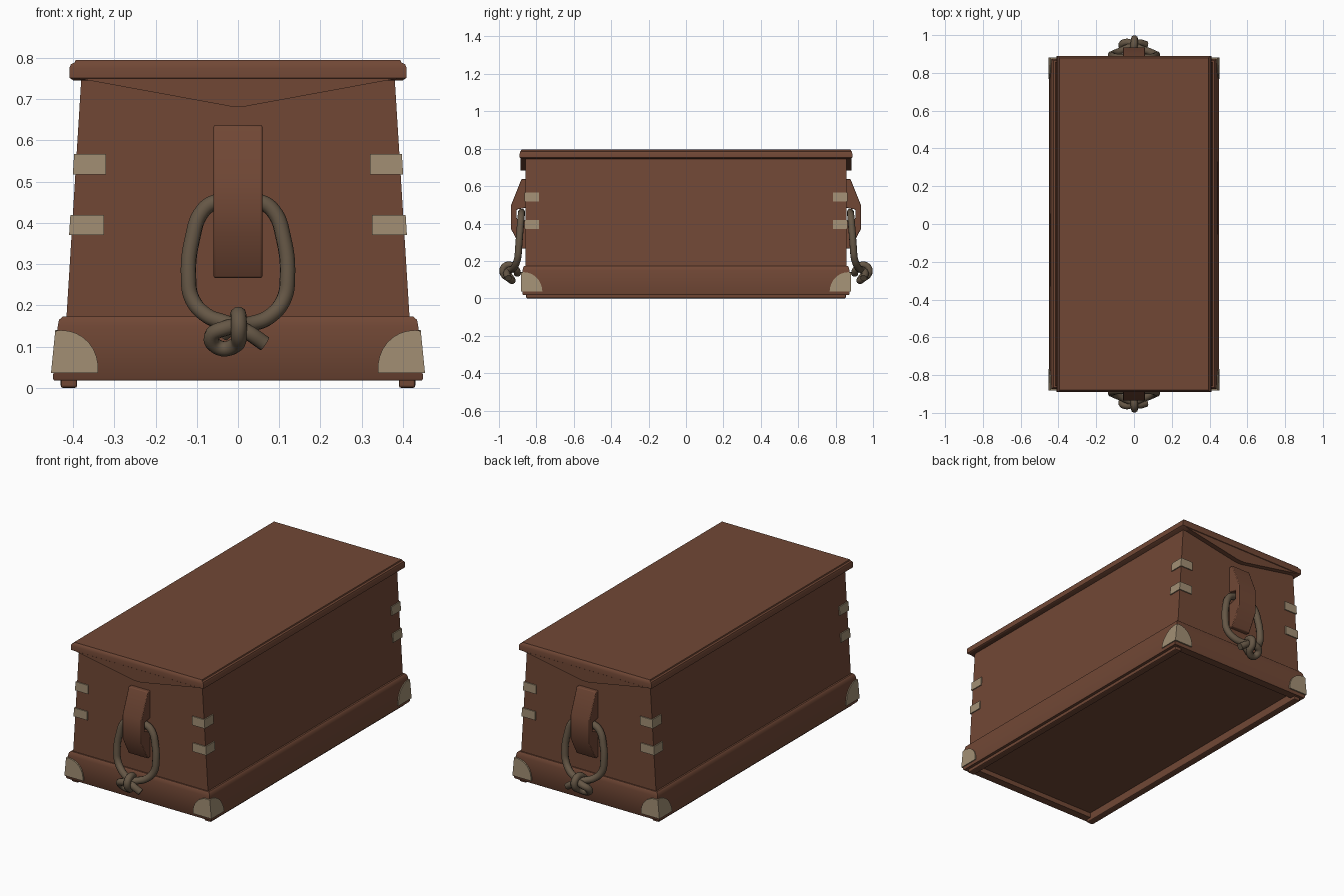
import bpy, bmesh, math

if "Cube" in bpy.data.objects:
    bpy.data.objects.remove(bpy.data.objects["Cube"])


def material(name, rgb):
    m = bpy.data.materials.new(name)
    m.diffuse_color = (*rgb, 1)
    m.use_nodes = True
    m.node_tree.nodes["Principled BSDF"].inputs["Base Color"].default_value = m.diffuse_color
    return m


WOOD = material("red brown wood", (0.165, 0.064, 0.036))
BRASS = material("aged brass", (0.36, 0.275, 0.175))
ROPE = material("old rope", (0.13, 0.094, 0.06))


def smooth(ob, degrees):
    bpy.ops.object.select_all(action='DESELECT')
    ob.select_set(True)
    bpy.context.view_layer.objects.active = ob
    bpy.ops.object.shade_smooth_by_angle(angle=math.radians(degrees))


def finish(name, bm, mat, bevel=0):
    bmesh.ops.recalc_face_normals(bm, faces=bm.faces)
    me = bpy.data.meshes.new(name)
    bm.to_mesh(me)
    bm.free()
    me.materials.append(mat)
    ob = bpy.data.objects.new(name, me)
    bpy.context.collection.objects.link(ob)
    if bevel:
        b = ob.modifiers.new("bevel", 'BEVEL')
        b.width, b.segments = bevel, 2
        b.limit_method = 'ANGLE'
    return ob


def loft(name, rings, mat, bevel=0):
    """Stack of rectangles (x0, x1, y0, y1, z) skinned into a solid."""
    bm = bmesh.new()
    loops = [[bm.verts.new(p) for p in ((a, c, z), (b, c, z), (b, d, z), (a, d, z))]
             for a, b, c, d, z in rings]
    for lo, hi in zip(loops, loops[1:]):
        for i in range(4):
            j = (i + 1) % 4
            bm.faces.new((lo[i], lo[j], hi[j], hi[i]))
    bm.faces.new(loops[0])
    bm.faces.new(loops[-1])
    return finish(name, bm, mat, bevel)


def prism(name, side_a, side_b, mat, bevel=0):
    """Solid between two matching outlines."""
    bm = bmesh.new()
    a = [bm.verts.new(p) for p in side_a]
    b = [bm.verts.new(p) for p in side_b]
    n = len(a)
    for i in range(n):
        j = (i + 1) % n
        bm.faces.new((a[i], a[j], b[j], b[i]))
    bm.faces.new(a)
    bm.faces.new(b)
    return finish(name, bm, mat, bevel)


def centred(rings):
    return [(-x, x, -y, y, z) for x, y, z in rings]


def body_x(z):
    return 0.416 - 0.036 * (z - 0.17) / 0.58


def skirt_x(z):
    return 0.449 - 0.012 * (z - 0.03) / 0.12


# Tapered chest body, skirt (with a recessed bottom panel) and lid
loft("chest_body", centred([(body_x(0.1), 0.858, 0.1), (body_x(0.76), 0.858, 0.76)]), WOOD)
skirt = loft("base_skirt", centred([(0.39, 0.825, 0.045), (0.39, 0.825, 0.018), (0.446, 0.87, 0.018),
                                    (0.449, 0.874, 0.023), (skirt_x(0.15), 0.874, 0.15),
                                    (0.434, 0.87, 0.165), (0.425, 0.865, 0.173),
                                    (0.41, 0.857, 0.173)]), WOOD)
smooth(skirt, 40)
lid = loft("lid", centred([(0.40, 0.88, 0.746), (0.409, 0.889, 0.752), (0.409, 0.889, 0.775),
                           (0.405, 0.886, 0.785), (0.396, 0.882, 0.789), (0.394, 0.88, 0.795)]), WOOD)
smooth(lid, 40)

# Runners underneath
for s, side in ((-1, "left"), (1, "right")):
    x0, x1 = sorted((s * 0.39, s * 0.43))
    loft(side + "_runner", [(x0, x1, -0.855, 0.855, 0), (x0, x1, -0.855, 0.855, 0.025)], WOOD, 0.006)

# Rope path for one end: tail, loop through the cleat, knot
ROPE_PATH = [(.065, .95, .107), (.02, .958, .137), (-.03, .935, .158), (-.075, .915, .175),
             (-.111, .90, .215), (-.12, .895, .27), (-.111, .888, .36), (-.085, .882, .43),
             (-.05, .88, .452), (.05, .88, .452), (.085, .882, .43), (.111, .888, .36),
             (.12, .895, .27), (.111, .90, .215), (.075, .915, .172), (.03, .93, .155),
             (-.03, .962, .145), (-.064, .95, .125), (-.045, .93, .097), (-.005, .945, .105),
             (.002, .978, .135), (.002, .972, .168), (0, .94, .178), (-.01, .91, .155),
             (-.04, .90, .13)]


def rope(name, points):
    cu = bpy.data.curves.new(name, 'CURVE')
    cu.dimensions = '3D'
    cu.bevel_depth = 0.019
    cu.bevel_resolution = 3
    cu.resolution_u = 6
    cu.use_fill_caps = True
    sp = cu.splines.new('BEZIER')
    sp.bezier_points.add(len(points) - 1)
    for bp, p in zip(sp.bezier_points, points):
        bp.co = p
        bp.handle_left_type = bp.handle_right_type = 'AUTO'
    cu.materials.append(ROPE)
    ob = bpy.data.objects.new(name, cu)
    bpy.context.collection.objects.link(ob)
    bpy.ops.object.select_all(action='DESELECT')
    ob.select_set(True)
    bpy.context.view_layer.objects.active = ob
    bpy.ops.object.convert(target='MESH')
    smooth(bpy.context.view_layer.objects.active, 50)


# Cleat outline (y, z) with a slot for the rope
CLEAT = [(.85, .637), (.88, .637), (.935, .50), (.935, .37), (.88, .267), (.85, .267),
         (.85, .41), (.905, .425), (.905, .475), (.85, .485)]
GABLE = [(-.385, .75), (-.02, .683), (.02, .683), (.385, .75)]

for s, end in ((-1, "front"), (1, "back")):
    # Wedge moulding under the lid
    prism(end + "_lid_wedge", [(x, s * 0.85, z) for x, z in GABLE],
          [(x, s * 0.886, z) for x, z in GABLE], WOOD)
    cleat = prism(end + "_cleat", [(-.059, s * y, z) for y, z in CLEAT],
                  [(.059, s * y, z) for y, z in CLEAT], WOOD, 0.004)
    smooth(cleat, 40)
    rope(end + "_rope_handle", [(x, s * y, z) for x, y, z in ROPE_PATH])

    for t, side in ((-1, "left"), (1, "right")):
        # Brass straps wrapped round each corner
        for z0, z1, inner, lab in ((.518, .567, .32, "upper"), (.371, .419, .325, "lower")):
            rings = []
            for z in (z0, z1):
                x = sorted((t * inner, t * (body_x(z) + 0.006)))
                y = sorted((s * 0.785, s * 0.864))
                rings.append((*x, *y, z))
            loft(f"{end}_{side}_{lab}_strap", rings, BRASS)

        # Rounded brass guards on the skirt corners
        arc = [(math.cos(a), math.sin(a)) for a in [math.pi / 2 * i / 8 for i in range(9)]]
        arc = [(0.014 + 0.1 * c, 0.036 + 0.104 * q) for c, q in arc] + [(0, 0.138), (0, 0.036)]
        face = [(t * (skirt_x(z) + 0.005 - d), z) for d, z in arc]
        prism(f"{end}_{side}_guard_end", [(x, s * 0.868, z) for x, z in face],
              [(x, s * 0.882, z) for x, z in face], BRASS)
        prism(f"{end}_{side}_guard_side",
              [(t * (skirt_x(z) - 0.008), s * (0.882 - d), z) for d, z in arc],
              [(t * (skirt_x(z) + 0.005), s * (0.882 - d), z) for d, z in arc], BRASS)
